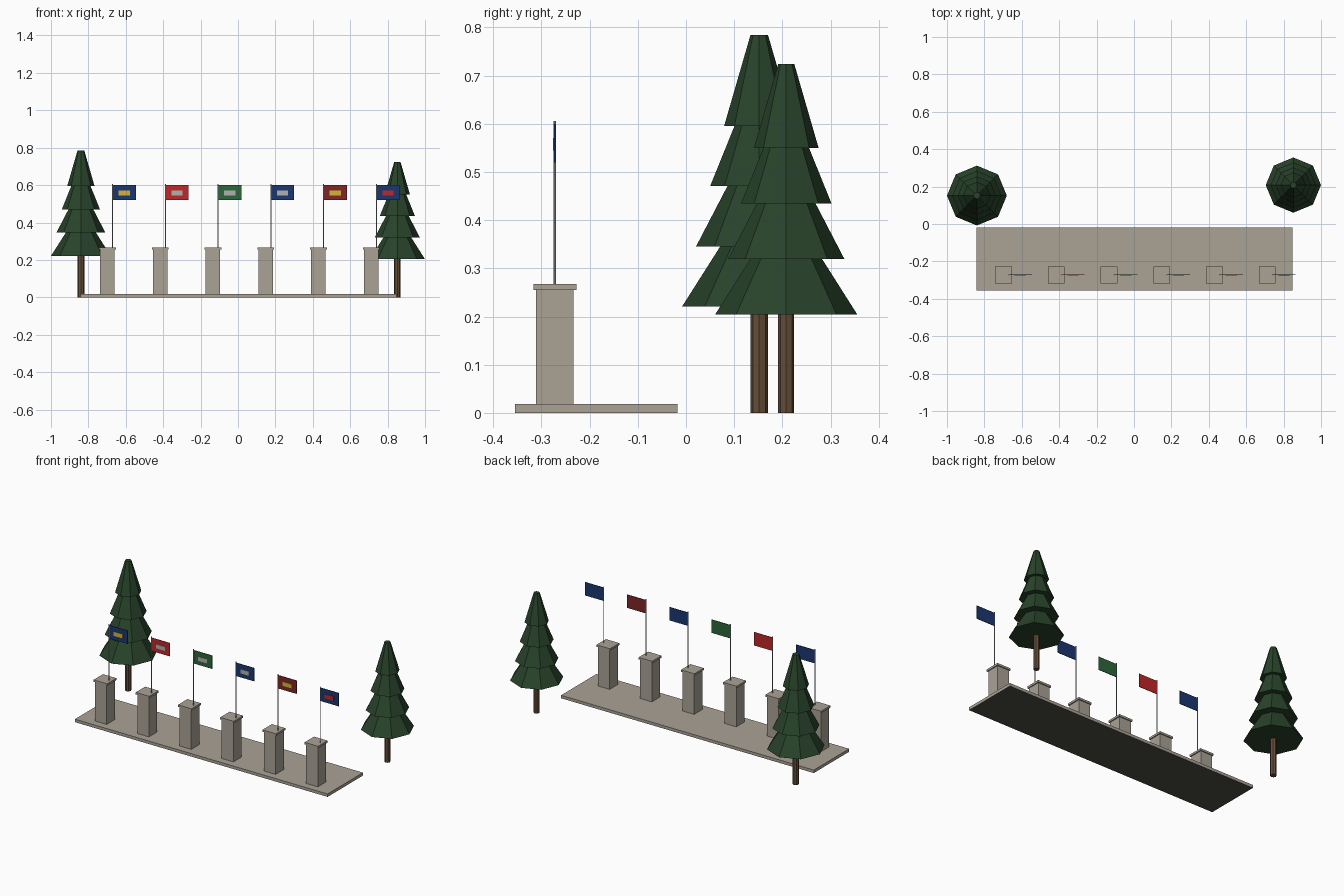
import bpy, bmesh, math
from mathutils import Matrix, Vector

if "Cube" in bpy.data.objects:
    bpy.data.objects.remove(bpy.data.objects["Cube"])


def mat(name, r, g, b):
    m = bpy.data.materials.new(name)
    m.diffuse_color = (r, g, b, 1)
    m.use_nodes = True
    m.node_tree.nodes["Principled BSDF"].inputs["Base Color"].default_value = m.diffuse_color
    return m


STONE = mat("stone", 0.40, 0.36, 0.30)
DARK = mat("dark_underside", 0.075, 0.075, 0.06)
SILVER = mat("silver_grey", 0.44, 0.44, 0.44)
WOOD = mat("bark", 0.13, 0.075, 0.04)
LEAF = mat("pine_green", 0.021, 0.056, 0.023)
BLUE = mat("flag_blue", 0.011, 0.038, 0.16)
RED = mat("flag_red", 0.52, 0.02, 0.022)
GREEN = mat("flag_green", 0.025, 0.135, 0.042)
MAROON = mat("flag_maroon", 0.21, 0.02, 0.02)
YELLOW = mat("emblem_yellow", 0.70, 0.45, 0.04)


def finish(bm, name, *materials):
    bmesh.ops.recalc_face_normals(bm, faces=bm.faces)
    me = bpy.data.meshes.new(name)
    bm.to_mesh(me)
    bm.free()
    for m in materials:
        me.materials.append(m)
    ob = bpy.data.objects.new(name, me)
    bpy.context.collection.objects.link(ob)
    return ob


def box(name, lo, hi, *materials):
    bm = bmesh.new()
    lo, hi = Vector(lo), Vector(hi)
    bmesh.ops.create_cube(bm, size=1, matrix=Matrix.Translation((lo + hi) / 2)
                          @ Matrix.Diagonal((*(hi - lo), 1)))
    return finish(bm, name, *materials)


def add_cone(bm, x, y, z0, z1, r0, r1, sides=8):
    bmesh.ops.create_cone(bm, cap_ends=True, segments=sides, radius1=r0, radius2=r1,
                          depth=z1 - z0,
                          matrix=Matrix.Translation((x, y, (z0 + z1) / 2)))


# paved slab with a dark underside
slab = box("platform", (-0.841, -0.355, 0), (0.847, -0.018, 0.018), STONE, DARK)
for p in slab.data.polygons:
    p.material_index = 1 if p.normal.z < -0.5 else 0

# pillars, each with a cap, pole, flag and front emblem
FLAGS = [(BLUE, YELLOW), (RED, SILVER), (GREEN, SILVER),
         (BLUE, SILVER), (MAROON, YELLOW), (BLUE, RED)]
Y = -0.272
for i, (cloth, emblem) in enumerate(FLAGS):
    x = -0.698 + 0.282 * i
    n = f"_{i + 1}"
    box("pillar" + n, (x - 0.039, Y - 0.039, 0.018), (x + 0.039, Y + 0.039, 0.256), STONE)
    box("pillar_cap" + n, (x - 0.045, Y - 0.045, 0.255), (x + 0.045, Y + 0.045, 0.267), STONE)
    px = x + 0.028
    bm = bmesh.new()
    add_cone(bm, px, Y, 0.265, 0.606, 0.0026, 0.0026)
    finish(bm, "flag_pole" + n, SILVER)
    box("flag" + n, (px, Y - 0.0015, 0.52), (px + 0.124, Y + 0.0015, 0.60), cloth)
    box("flag_emblem" + n, (px + 0.032, Y - 0.0035, 0.545),
        (px + 0.092, Y - 0.001, 0.570), emblem)

# pine trees: straight trunk and four stacked tapering tiers
for side, x, y, s in (("left", -0.840, 0.152, 1.0), ("right", 0.852, 0.208, 0.923)):
    bm = bmesh.new()
    add_cone(bm, x, y, 0, 0.30 * s, 0.018 * s, 0.018 * s)
    finish(bm, side + "_tree_trunk", WOOD)
    bm = bmesh.new()
    for k, r in enumerate((0.160, 0.131, 0.102, 0.073)):
        z = (0.221 + 0.1247 * k) * s
        add_cone(bm, x, y, z, z + 0.189 * s, r * s, r * s * 0.25)
    finish(bm, side + "_tree_foliage", LEAF)
